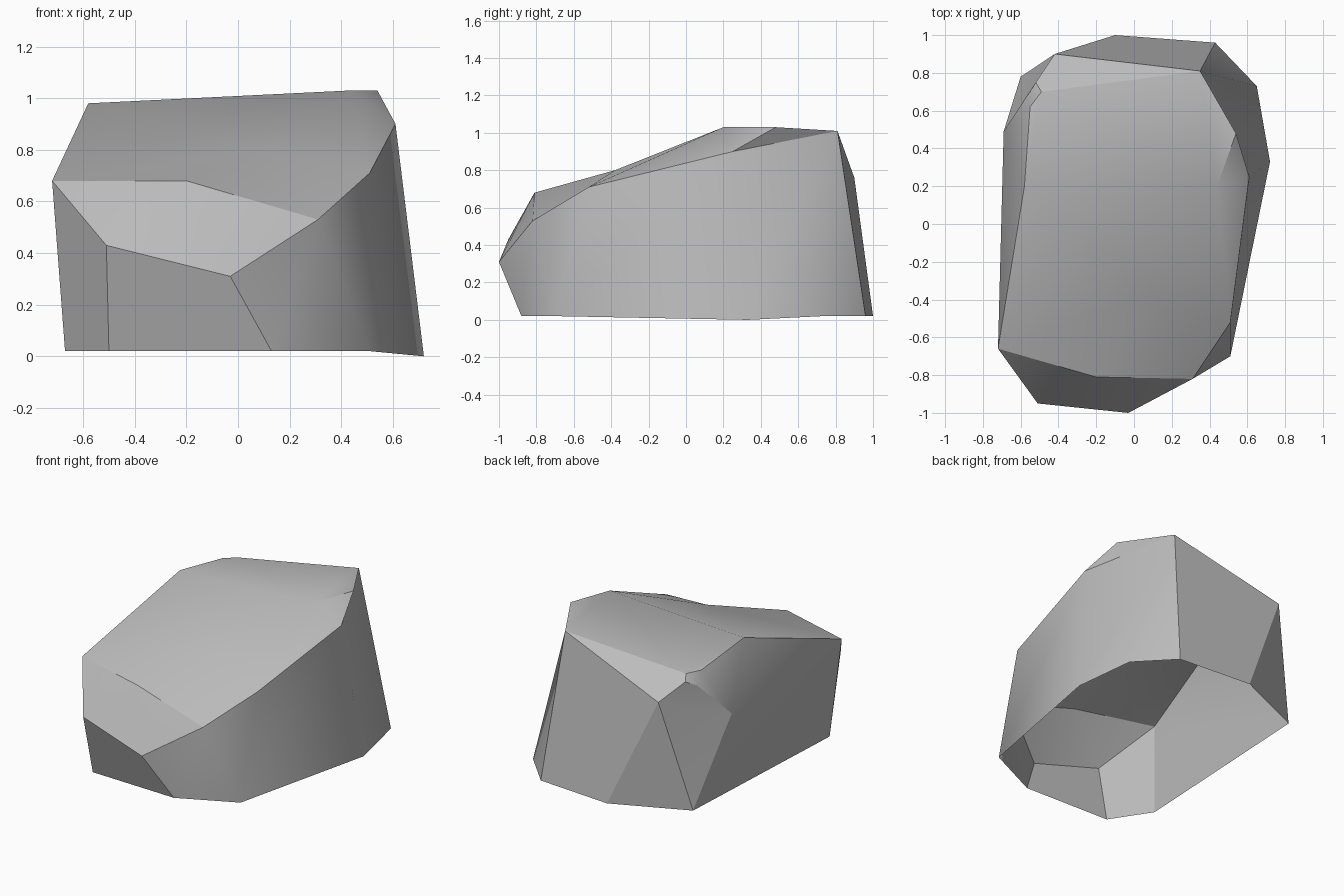
import bpy
import bmesh
import math
from mathutils import Vector

cube = bpy.data.objects.get("Cube")
if cube:
    bpy.data.objects.remove(cube, do_unlink=True)


def flat_material(name, colour):
    mat = bpy.data.materials.new(name)
    mat.use_nodes = True
    mat.diffuse_color = colour
    mat.node_tree.nodes["Principled BSDF"].inputs["Base Color"].default_value = colour
    return mat


# Corners of the boulder, from the open base ring up to the crown
FLOOR = 0.02
base_ring = {
    "base_front_right": (-0.5, -0.86), "base_front": (0.13, -0.88),
    "base_front_left": (0.51, -0.7), "base_left": (0.72, 0.33),
    "base_back_left": (0.65, 0.73), "base_back": (0.43, 0.96),
    "base_back_mid": (-0.1, 1), "base_back_right": (-0.6, 0.78),
    "base_right": (-0.67, -0.6),
}
corners = {name: (x, y, FLOOR) for name, (x, y) in base_ring.items()}
corners["base_left"] = (*base_ring["base_left"], 0)
corners.update({
    # Brow: the outer rim of the sloping shelf
    "brow_right": (-0.51, -0.95, 0.43), "brow_front": (-0.03, -1, 0.31),
    "brow_mid": (0.31, -0.82, 0.53), "brow_left": (0.51, -0.52, 0.71),
    "shoulder_left": (0.61, 0.25, 0.9),
    # Ridge: the crease between shelf and crown
    "ridge_low": (-0.2, -0.81, 0.68), "ridge_mid": (0.11, -0.38, 0.8),
    "ridge_high": (0.44, 0.2, 1.03), "peak": (0.54, 0.48, 1.03),
    # Crown rim at the back and right
    "crown_back": (0.35, 0.81, 1.01), "crown_corner": (-0.42, 0.9, 0.76),
    "crown_right": (-0.58, 0.2, 0.98), "cheek_right": (-0.72, -0.66, 0.68),
    "flank_right": (-0.69, 0.49, 0.6),
    # Small chip on the right rim
    "chip_front": (-0.55, 0.62, 0.91), "chip_top": (-0.49, 0.7, 0.9),
    "chip_back": (-0.52, 0.75, 0.87), "chip_low": (-0.56, 0.68, 0.83),
})

facets = [
    # Front walls
    "base_right base_front_right brow_right cheek_right",
    "base_front_right base_front brow_front brow_right",
    "base_front base_front_left brow_mid brow_front",
    "base_front_left brow_left brow_mid",
    # Left walls
    "base_front_left base_left shoulder_left brow_left",
    "base_left base_back_left crown_back shoulder_left",
    "shoulder_left crown_back peak",
    # Back walls
    "base_back_left base_back crown_back",
    "base_back base_back_mid crown_corner crown_back",
    "base_back_mid base_back_right crown_corner",
    # Right walls
    "base_back_right base_right cheek_right flank_right",
    "base_back_right flank_right crown_corner",
    "flank_right chip_low chip_back crown_corner",
    "flank_right crown_right chip_front chip_low",
    "flank_right cheek_right crown_right",
    "chip_low chip_front chip_top chip_back",
    # Sloping shelf
    "brow_right ridge_low cheek_right",
    "brow_right brow_front ridge_low",
    "brow_front brow_mid ridge_low",
    "brow_mid ridge_mid ridge_low",
    "brow_mid brow_left ridge_mid",
    "brow_left shoulder_left ridge_high ridge_mid",
    "shoulder_left peak ridge_high",
    # Crown
    "cheek_right ridge_low ridge_mid crown_right",
    "ridge_mid ridge_high crown_right",
    "ridge_high peak crown_back",
    "ridge_high crown_back chip_top crown_right",
    "crown_back crown_corner chip_back chip_top",
    "crown_right chip_top chip_front",
]

bm = bmesh.new()
verts = {name: bm.verts.new(Vector(point)) for name, point in corners.items()}
for facet in facets:
    bm.faces.new([verts[name] for name in facet.split()])
bmesh.ops.recalc_face_normals(bm, faces=bm.faces)
mesh = bpy.data.meshes.new("boulder")
bm.to_mesh(mesh)
bm.free()

boulder = bpy.data.objects.new("boulder", mesh)
bpy.context.collection.objects.link(boulder)
mesh.materials.append(flat_material("stone_grey", (0.5, 0.5, 0.5, 1)))

# Soft shading across shallow creases, crisp on the main breaks
bpy.ops.object.select_all(action="DESELECT")
boulder.select_set(True)
bpy.context.view_layer.objects.active = boulder
bpy.ops.object.shade_smooth_by_angle(angle=math.radians(30))
